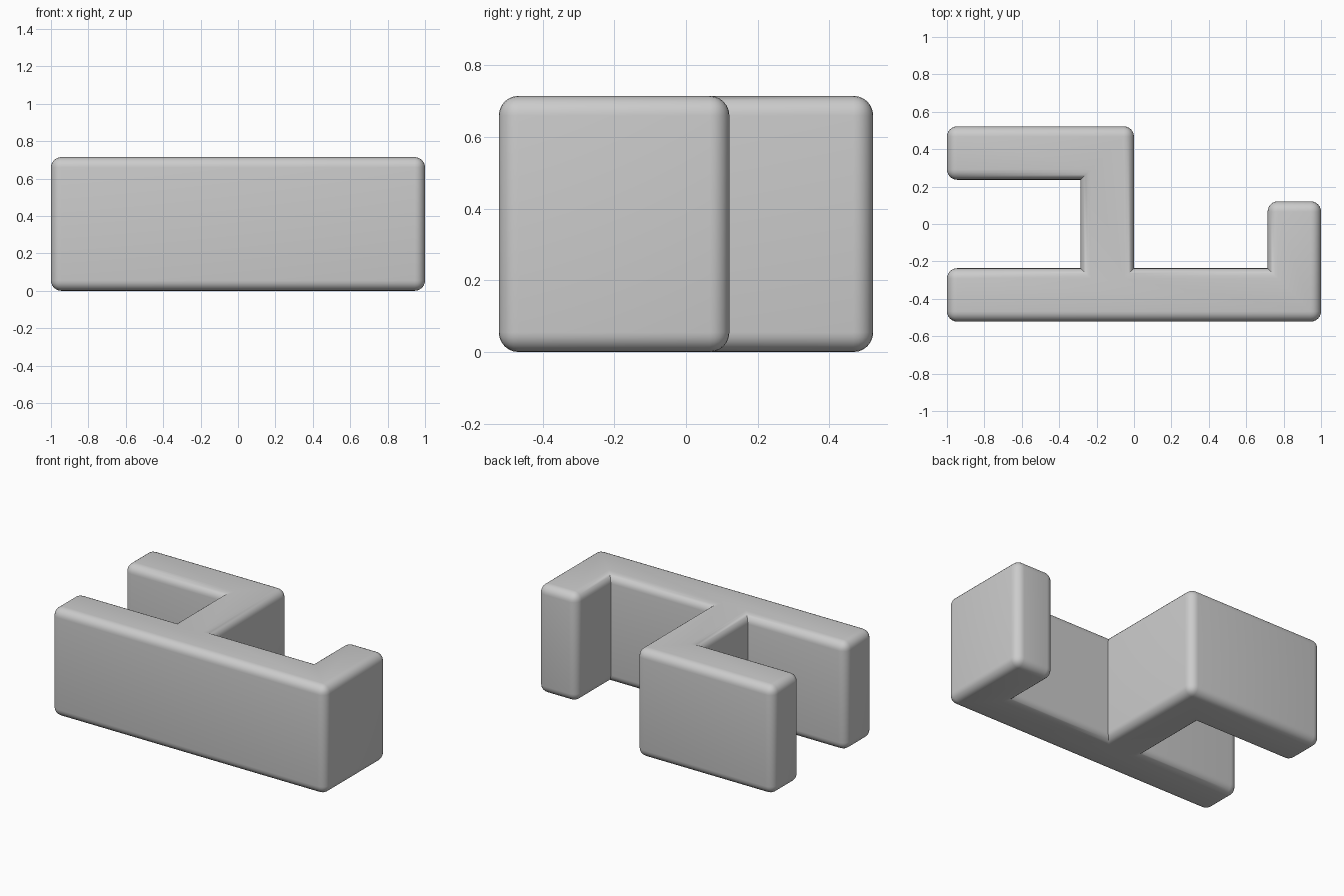
import bpy, bmesh

if "Cube" in bpy.data.objects:
    bpy.data.objects.remove(bpy.data.objects["Cube"])

U = 1 / 7            # base module
H = 5 * U            # height
T = 2 * U            # wall thickness
Y0, Y1 = -0.522, 0.522
R = 0.055            # edge rounding

grey = bpy.data.materials.new("plain grey")
grey.diffuse_color = (0.6, 0.6, 0.6, 1)
grey.use_nodes = True
grey.node_tree.nodes["Principled BSDF"].inputs["Base Color"].default_value = grey.diffuse_color

# Plan outline: long front wall, short right leg, hooked back arm
outline = [(-1, Y0), (1, Y0), (1, 0.121), (1 - T, 0.121), (1 - T, Y0 + T),
           (0, Y0 + T), (0, Y1), (-1, Y1), (-1, Y1 - T), (-T, Y1 - T),
           (-T, Y0 + T), (-1, Y0 + T)]

bm = bmesh.new()
base = bm.faces.new([bm.verts.new((x, y, 0)) for x, y in outline])
ext = bmesh.ops.extrude_face_region(bm, geom=[base])
top = [g for g in ext["geom"] if isinstance(g, bmesh.types.BMVert)]
bmesh.ops.translate(bm, verts=top, vec=(0, 0, H))
bmesh.ops.recalc_face_normals(bm, faces=bm.faces)

# Round only the outward edges; inner corners stay sharp
outer = [e for e in bm.edges if e.is_convex]
bmesh.ops.bevel(bm, geom=outer, offset=R, offset_type='OFFSET', segments=6,
                profile=0.5, affect='EDGES', clamp_overlap=True)
bmesh.ops.recalc_face_normals(bm, faces=bm.faces)

mesh = bpy.data.meshes.new("rounded_block")
bm.to_mesh(mesh)
bm.free()
mesh.materials.append(grey)
block = bpy.data.objects.new("rounded_block", mesh)
bpy.context.collection.objects.link(block)

# Smooth the rounded edges, keep the inner corners crisp
bpy.context.view_layer.objects.active = block
block.select_set(True)
bpy.ops.object.shade_smooth_by_angle(angle=0.6)
